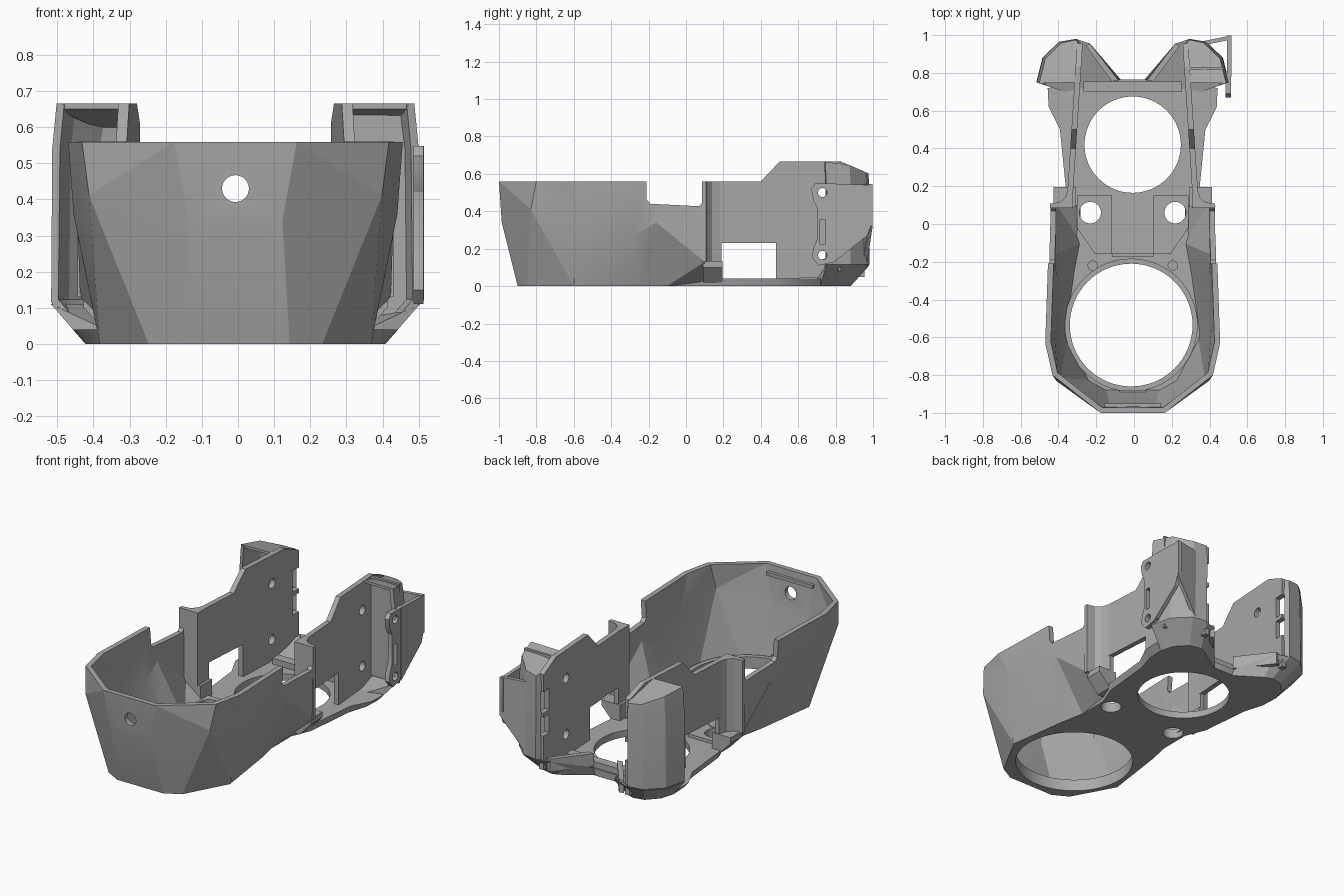
import bpy, bmesh, math

if "Cube" in bpy.data.objects:
    bpy.data.objects.remove(bpy.data.objects["Cube"], do_unlink=True)

grey = bpy.data.materials.new("plain_grey")
grey.use_nodes = True
tone = (0.4, 0.4, 0.4, 1)
grey.diffuse_color = tone
grey.node_tree.nodes["Principled BSDF"].inputs["Base Color"].default_value = tone
CX = -0.007  # centre line of the body


def make(name, bm, fix=True):
    if fix:
        bmesh.ops.recalc_face_normals(bm, faces=bm.faces)
    mesh = bpy.data.meshes.new(name)
    bm.to_mesh(mesh)
    bm.free()
    mesh.materials.append(grey)
    obj = bpy.data.objects.new(name, mesh)
    bpy.context.collection.objects.link(obj)
    return obj


def activate(obj):
    bpy.ops.object.select_all(action='DESELECT')
    obj.select_set(True)
    bpy.context.view_layer.objects.active = obj


def loft(name, rings, solid=True):
    """Skin equal-length rings; solid ones are closed loops with end caps."""
    bm = bmesh.new()
    rows = [[bm.verts.new(p) for p in ring] for ring in rings]
    n = len(rows[0])
    for a, b in zip(rows, rows[1:]):
        for i in range(n if solid else n - 1):
            j = (i + 1) % n
            bm.faces.new((a[i], a[j], b[j], b[i]))
    if solid:
        bm.faces.new(rows[0][::-1])
        bm.faces.new(rows[-1])
    return make(name, bm, solid)


def prism(name, pts, axis, lo, hi):
    place = {'x': lambda p, d: (d, p[0], p[1]),
             'y': lambda p, d: (p[0], d, p[1]),
             'z': lambda p, d: (p[0], p[1], d)}[axis]
    return loft(name, [[place(p, d) for p in pts] for d in (lo, hi)])


def box(name, x, y, z):
    return prism(name, [(x[0], y[0]), (x[1], y[0]), (x[1], y[1]), (x[0], y[1])], 'z', *z)


def disc(name, a, b, r, axis, lo, hi, n=64):
    pts = [(a + r * math.cos(math.tau * i / n), b + r * math.sin(math.tau * i / n))
           for i in range(n)]
    return prism(name, pts, axis, lo, hi)


def apply(obj, kind, **settings):
    mod = obj.modifiers.new(kind, kind)
    for key, value in settings.items():
        setattr(mod, key, value)
    activate(obj)
    bpy.ops.object.modifier_apply(modifier=mod.name)


def cut(obj, *cutters):
    for c in cutters:
        apply(obj, 'BOOLEAN', operation='DIFFERENCE', solver='EXACT', object=c)
        bpy.data.objects.remove(c, do_unlink=True)


def both(half):
    """Full outline from a right-hand half, listed from left end to right end."""
    return [(CX - x, y) for x, y in half[::-1]] + [(CX + x, y) for x, y in half]


# Faceted front bowl, open at the back, as triangles on each half
low = [(0, -.9, 0), (.15, -.9, 0), (.24, -.85, 0), (.375, -.6, 0), (.325, -.24, 0),
       (.297, -.1, 0), (.297, .1, .02)]
mid = [(0, -.985, .34), (.13, -.985, .34), (.405, -.83, .41), (.448, -.53, .36),
       (.43, -.28, .27), (.437, -.16, .34), (.43, .1, .13)]
top = [(0, -1, .56), (.17, -1, .56), (.425, -.8, .56), (.463, -.63, .56), (.45, -.25, .56),
       (.447, -.16, .56), (.437, .1, .56)]
bm = bmesh.new()
for s in (1, -1):
    rows = [[bm.verts.new((CX + s * x, y, z)) for x, y, z in r] for r in (low, mid, top)]
    for a, b in zip(rows, rows[1:]):
        for i in range(len(a) - 1):
            quad = [a[i], a[i + 1], b[i + 1], b[i]][::s]
            k = [quad.index(a[i + 1]), quad.index(a[i])][i > 2]
            quad = quad[k:] + quad[:k]
            bm.faces.new(quad[:3])
            bm.faces.new((quad[0], quad[2], quad[3]))
bmesh.ops.remove_doubles(bm, verts=bm.verts, dist=1e-4)
bowl = make("front_bowl", bm, False)
apply(bowl, 'SOLIDIFY', thickness=.03, offset=-1)
cut(bowl,
    disc("cut", CX, .43, .037, 'y', -1.1, -.8),
    prism("cut", [(-.21, .6), (-.21, .46), (-.19, .44), (.07, .427), (.09, .45), (.09, .6)], 'x', -.6, .6),
    box("cut", (-.6, .6), (-1.1, .3), (.5595, .7)),
    disc("cut", -.015, -.535, .325, 'z', -.1, .1))
box("front_rim_strip", (CX - .15, CX + .15), (-.975, -.95), (.5, .52))
box("front_floor_tab", (CX - .07, CX + .07), (-.905, -.88), (.04, .08))

# Base plate with two large openings and screw holes
outline = [(.15, -.9), (.24, -.85), (.375, -.6), (.325, -.24), (.297, -.1), (.297, .08), (.345, .2),
           (.375, .5), (.41, .62), (.415, .72), (.06, .765)]
flare = [(x + (.035 if .6 < y < .75 else .01), y) for x, y in outline]
plate = loft("base_plate", [[(x, y, z) for x, y in both(h)] for h, z in ((outline, 0), (flare, .04))])
cut(plate, disc("cut", -.015, -.535, .325, 'z', -.1, .1),
    disc("cut", CX, .42, .255, 'z', -.1, .1))
for s in (-1, 1):
    cut(plate, disc("cut", CX + s * .225, .06, .057, 'z', -.1, .1, 32))
box("rear_cross_rib", (CX - .26, CX + .26), (.7, .755), (.04, .075))
box("middle_cross_rib", (CX - .11, CX + .11), (-.175, -.155), (.04, .06))

# Ring lip around the front opening
lip = disc("front_opening_lip", -.015, -.535, .352, 'z', .03, .07)
cut(lip, disc("cut", -.015, -.535, .325, 'z', 0, .1))


def wall_x(y):
    return .335 - .065 * (y - .1)


def ear_top(y):
    return .665 - max(0, y - .83) * .43


for s, side in ((1, "left"), (-1, "right")):
    def X(x):
        return CX + s * x

    # Raised pad and bosses on the floor
    pad = prism(side + "_floor_pad", [(X(.11), -.16), (X(.2), -.16), (X(.295), -.02),
                                      (X(.295), .15), (X(.11), .15)], 'z', .03, .058)
    cut(pad, disc("cut", X(.225), .06, .057, 'z', 0, .1, 32))
    disc(side + "_floor_boss", X(.212), -.22, .027, 'z', .03, .06, 24)
    disc(side + "_floor_disc", X(.178), -.045, .057, 'z', .05, .063, 32)

    # Curved web joining the bowl to the side wall, with a sloped foot below it
    web = [(.437, .085), (.437, .108), (.385, .115), (.357, .14), (.342, .19), (.315, .19), (.315, .085)]
    prism(side + "_joining_web", [(X(x), y) for x, y in web], 'z', .13, .56)
    prism(side + "_foot", [(X(.3), .02), (X(.345), .02), (X(.42), .1), (X(.42), .133), (X(.3), .133)],
          'y', .09, .195)

    # Slanted side wall with window and screw holes
    profile = [(.1, .03), (.1, .56), (.4, .56), (.5, .665), (.83, .665), (.955, .612), (.955, .05)]
    wall = loft(side + "_side_wall", [[(X(wall_x(y) + d), y, z) for y, z in profile]
                                      for d in (-.015, .015)])
    span = sorted((X(.2), X(.45)))
    cut(wall,
        prism("cut", [(.145, .04), (.48, .04), (.48, .23), (.165, .23), (.145, .21)], 'x', *span),
        disc("cut", .725, .5, .028, 'x', *span, 24),
        disc("cut", .725, .17, .028, 'x', *span, 24))

    # Rear ear: bent skin that tapers in at the bottom
    skin = [(.51, .75), (.478, .88), (.39, .965), (.30, .98), (.275, .945)]
    tuck = [(.415, .72), (.39, .8), (.33, .865), (.26, .88), (.215, .86)]
    crown = [(x - .015 * (x > .35), y - .005) for x, y in skin]
    rings = [[(X(x), y, 0) for x, y in tuck],
             [(X(x), y, .115) for x, y in skin],
             [(X(x - .003), y, .54) for x, y in skin],
             [(X(x), y, ear_top(y)) for x, y in crown]]
    ear = loft(side + "_ear_skin", [r[::s] for r in rings], solid=False)
    apply(ear, 'SOLIDIFY', thickness=.022, offset=-1)
    loft(side + "_ear_cap", [[(X(x), y, ear_top(y) - d) for x, y in crown + [(.285, .75)]]
                             for d in (.015, 0)])

    # Pair of upright slots through the rear inner corner
    for z in ((.25, .36), (.385, .51)):
        for part in (wall, ear):
            cut(part, box("cut", sorted((X(.2), X(.325))), (.9, .957), z))

    # Sloped floor under the ear and its inner rim
    floor_low = [(.055, .755)] + tuck[::-1] + [(.36, .69)]
    floor_top = [(.07, .755), (.225, .955)] + skin[::-1][1:] + [(.36, .7)]
    loft(side + "_ear_floor", [[(X(x), y, 0) for x, y in floor_low],
                               [(X(x), y, .11 if y > .77 or x > .45 else .04) for x, y in floor_top]])
    prism(side + "_ear_inner_rim", [(X(.075), .76), (X(.225), .955), (X(.25), .945), (X(.11), .755)],
          'z', .05, .125)

# Front panel closing the left ear
box("left_ear_panel", (.28, .475), (.815, .83), (.08, .663))

# Screw flange on the left ear, with a rear plate reaching out to it
edge = [(.80, .13), (.71, .11), (.675, .15), (.68, .2), (.70, .25), (.70, .42),
        (.68, .46), (.67, .52), (.69, .548), (.80, .548)]
flange = prism("screw_flange", edge, 'x', .485, .513)
cut(flange, disc("cut", .73, .5, .024, 'x', .4, .6, 24),
    disc("cut", .73, .165, .024, 'x', .4, .6, 24),
    box("cut", (.4, .6), (.715, .745), (.225, .355)))
prism("flange_outer_panel", [(.78, .12), (.97, .27), (.998, .35), (.998, .54), (.78, .548)],
      'x', .492, .515)
loft("flange_rear_plate", [[(x, y - .022, z), (x, y, z), (x, y, .546), (x, y - .022, .546)]
                           for x, y, z in ((.36, .967, .12), (.514, .998, .32))])

# Soft shading across shallow creases
for obj in bpy.context.collection.objects:
    if obj.type == 'MESH' and grey.name in obj.data.materials:
        activate(obj)
        bpy.ops.object.shade_smooth_by_angle(angle=math.radians(14 if obj == bowl else 22))
